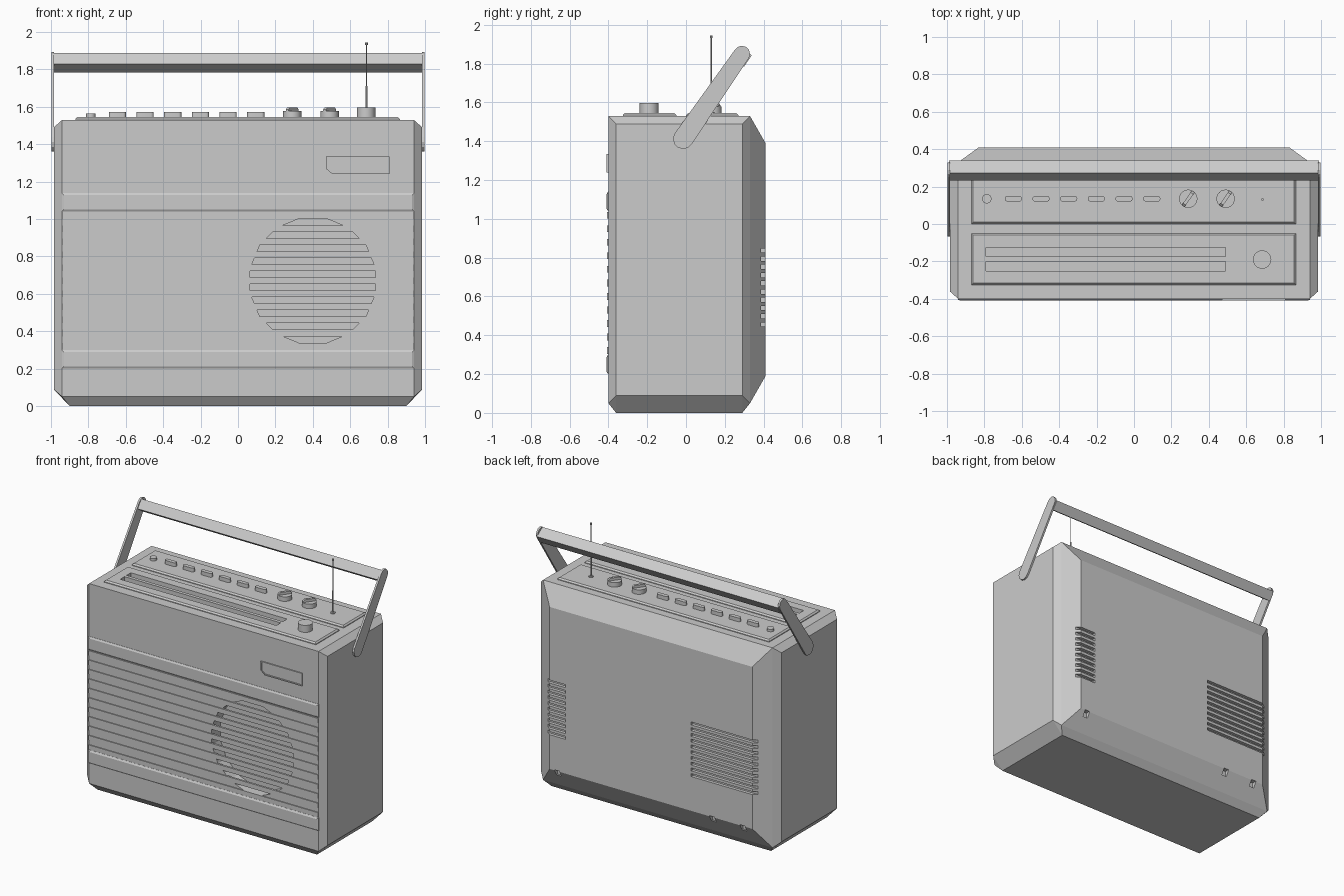
import bpy, bmesh
from math import cos, sin, pi, radians
from mathutils import Vector

if "Cube" in bpy.data.objects:
    bpy.data.objects.remove(bpy.data.objects["Cube"])


def hull_into(bm, pts):
    vs = [bm.verts.new(p) for p in pts]
    bmesh.ops.convex_hull(bm, input=vs)


def solid(name, *groups):
    """One object made of one or more convex solids."""
    bm = bmesh.new()
    for g in groups:
        hull_into(bm, g)
    bmesh.ops.dissolve_limit(bm, angle_limit=0.01, verts=bm.verts[:], edges=bm.edges[:])
    bmesh.ops.recalc_face_normals(bm, faces=bm.faces[:])
    me = bpy.data.meshes.new(name)
    bm.to_mesh(me)
    bm.free()
    ob = bpy.data.objects.new(name, me)
    bpy.context.collection.objects.link(ob)
    return ob


def box(x0, x1, y0, y1, z0, z1):
    return [(x, y, z) for x in (x0, x1) for y in (y0, y1) for z in (z0, z1)]


def cyl(x, y, z0, z1, r, r2=None, n=24):
    return [(x + q * cos(2 * pi * i / n), y + q * sin(2 * pi * i / n), z)
            for q, z in ((r, z0), (r if r2 is None else r2, z1)) for i in range(n)]


def cut(target, *groups):
    cutter = solid("cutter", *groups)
    cutter.hide_render = True
    mod = target.modifiers.new("cut", 'BOOLEAN')
    mod.operation, mod.solver, mod.object = 'DIFFERENCE', 'EXACT', cutter
    bpy.context.view_layer.objects.active = target
    bpy.ops.object.modifier_apply(modifier=mod.name)
    bpy.data.objects.remove(cutter)


def smooth(ob):
    bpy.ops.object.select_all(action='DESELECT')
    ob.select_set(True)
    bpy.context.view_layer.objects.active = ob
    bpy.ops.object.shade_smooth_by_angle(angle=radians(30))


# Cabinet: chamfered box with a bulging back
pts = []
for s in (-1, 1):
    for y in (-0.40, 0.33):
        pts += [(s * 0.94, y, 0.05), (s * 0.94, y, 1.53)]
    for y in (-0.36, 0.29):
        pts += [(s * 0.985, y, 0.09), (s * 0.985, y, 1.49), (s * 0.90, y, 0), (s * 0.94, y, 1.53)]
    pts += [(s * 0.83, 0.41, 0.19), (s * 0.83, 0.41, 1.39)]
cabinet = solid("cabinet", pts)

# Speaker cavity (16 sides), rear vents and small rear notches
R = 0.335 / cos(pi / 16)
cavity = [(0.40 + R * cos((i + .5) * pi / 8), y, 0.67 + R * sin((i + .5) * pi / 8))
          for y in (-0.5, -0.30) for i in range(16)]
vents = []
for i in range(10):
    z = 0.455 + i * 0.0425
    vents += [box(-0.88, -0.33, 0.387, 0.5, z - 0.011, z + 0.011),
              box(0.70, 0.88, 0.387, 0.5, z - 0.011, z + 0.011)]
notches = [box(x - 0.02, x + 0.02, 0.375, 0.5, 0.15, 0.195) for x in (0.77, -0.50, -0.75)]
cut(cabinet, cavity, *vents, *notches)

# Speaker grille ribs running the full width
solid("grille_ribs", *[box(-0.94, 0.94, -0.407, -0.392, z - 0.0175, z + 0.0175)
                       for z in (0.321 + i * 0.0698 for i in range(11))])

# Trim bars above and below the grille
for name, z in (("upper_trim", 1.04), ("lower_trim", 0.20)):
    solid(name, box(-0.942, 0.942, -0.402, -0.395, z, z + 0.10)
          + box(-0.93, 0.93, -0.409, -0.402, z + 0.012, z + 0.088))


# Front plate with a clipped corner and a shallow recess
def plate(d, y0, y1):
    prof = [(0.47 + d, 1.335 - d), (0.47 + d, 1.27), (0.505, 1.24 + d),
            (0.81 - d, 1.24 + d), (0.81 - d, 1.335 - d)]
    return [(x, y, z) for y in (y0, y1) for x, z in prof]


badge = solid("front_plate", plate(0, -0.409, -0.395))
cut(badge, plate(0.008, -0.43, -0.402))


# Raised control panels on the top
def panel(name, y0, y1):
    return solid(name, box(-0.87, 0.865, y0, y1, 1.525, 1.535)
                 + box(-0.86, 0.855, y0 + 0.01, y1 - 0.01, 1.535, 1.545))


dial_panel = panel("dial_panel", -0.325, -0.05)
panel("button_panel", 0.0, 0.27)

# Two long dial slots
slots = [box(-0.79, 0.49, y, y + 0.05, 1.52, 1.6) for y in (-0.25, -0.175)]
cut(dial_panel, *slots)
cut(cabinet, *[box(-0.79, 0.49, y, y + 0.05, 1.51, 1.6) for y in (-0.25, -0.175)])

# Tuning knob, round button and stadium push buttons
smooth(solid("tuning_knob", cyl(0.685, -0.19, 1.54, 1.597, 0.049)))
smooth(solid("power_button", cyl(-0.787, 0.135, 1.54, 1.563, 0.025)))
for i in range(6):
    x = -0.645 + i * 0.148
    smooth(solid("push_button", cyl(x - 0.031, 0.135, 1.54, 1.573, 0.015, n=16)
                 + cyl(x + 0.031, 0.135, 1.54, 1.573, 0.015, n=16)))

# Rotary knobs with a diagonal grip
for x in (0.29, 0.49):
    smooth(solid("rotary_knob", cyl(x, 0.135, 1.54, 1.578, 0.049)))
    u, v = Vector((cos(radians(55)), sin(radians(55)), 0)), Vector((-sin(radians(55)), cos(radians(55)), 0))
    c = Vector((x, 0.135, 0))
    solid("knob_grip", [c + u * a * l + v * b * 0.009 + Vector((0, 0, z))
                        for l, z in ((0.047, 1.575), (0.047, 1.585), (0.035, 1.597))
                        for a in (-1, 1) for b in (-1, 1)])

# Telescopic aerial
ax, ay = 0.687, 0.13
smooth(solid("aerial", cyl(ax, ay, 1.54, 1.552, 0.016), cyl(ax, ay, 1.55, 1.71, 0.005, n=10),
             cyl(ax, ay, 1.71, 1.935, 0.003, n=10), cyl(ax, ay, 1.931, 1.945, 0.007, n=10)))


# Carrying handle: two tapered arms and a tilted grip
def disc(y, z, r, x):
    return [(x, y + r * cos(i * pi / 6), z + r * sin(i * pi / 6)) for i in range(12)]


for name, s in (("handle_arm_left", -1), ("handle_arm_right", 1)):
    arm = []
    for x in (0.984, 0.998):
        arm += disc(-0.015, 1.412, 0.052, s * x) + disc(0.288, 1.85, 0.042, s * x)
    solid(name, arm)
d, n = Vector((0, 0.57, 0.822)), Vector((0, 0.822, -0.57))
c = Vector((0, 0.286, 1.836))
solid("handle_grip", [c + Vector((x, 0, 0)) + d * a * 0.036 + n * b * 0.04
                      for x in (-0.99, 0.99) for a in (-1, 1) for b in (-1, 1)])
